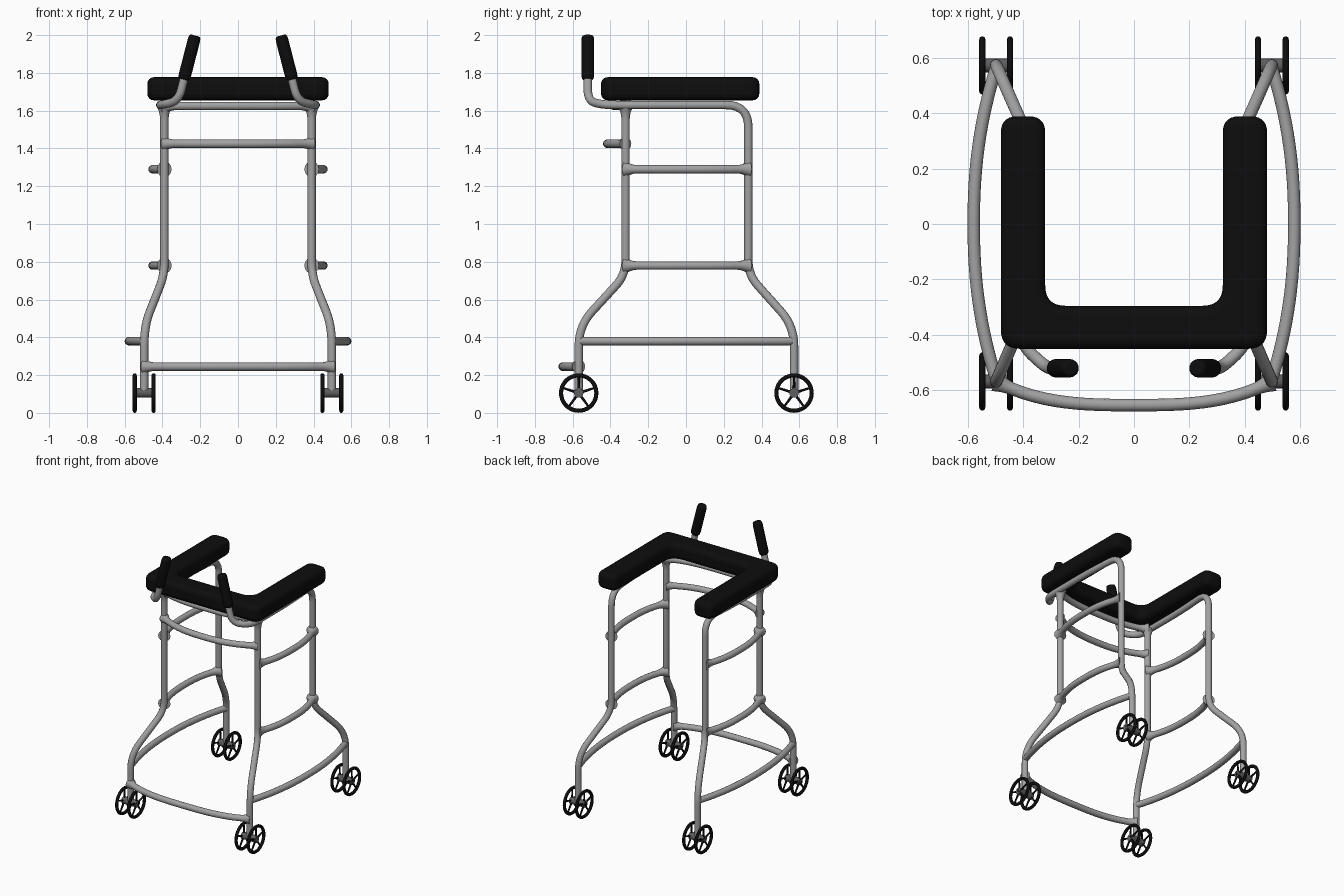
import bpy, bmesh, math
from mathutils import Vector, Matrix

if "Cube" in bpy.data.objects:
    bpy.data.objects.remove(bpy.data.objects["Cube"])


def material(name, value):
    m = bpy.data.materials.new(name)
    m.diffuse_color = (value, value, value, 1)
    m.use_nodes = True
    m.node_tree.nodes["Principled BSDF"].inputs["Base Color"].default_value = m.diffuse_color
    return m


GREY = material("grey metal", 0.36)
DARK = material("dark grey metal", 0.11)
BLACK = material("black rubber", 0.004)


def rounded(pts, radii, closed=False, steps=7):
    """Polyline with its corners replaced by smooth arcs."""
    pts = [Vector(p) for p in pts]
    out, n = [], len(pts)
    for i, p in enumerate(pts):
        r = radii[i]
        if r == 0 or (not closed and i in (0, n - 1)):
            out.append(p)
            continue
        a = p + (pts[i - 1] - p).normalized() * r
        b = p + (pts[(i + 1) % n] - p).normalized() * r
        for k in range(steps + 1):
            t = k / steps
            q = a * (1 - t) ** 2 + p * 2 * t * (1 - t) + b * t * t
            c = a * (1 - t) + b * t
            out.append(q * 0.85 + (q + (p - c) * 0.05) * 0.15)
    return out


def select_only(ob):
    bpy.ops.object.select_all(action='DESELECT')
    ob.select_set(True)
    bpy.context.view_layer.objects.active = ob


def tube(name, path, radius, mat, scales=None):
    """Round tube swept along a path, converted to a mesh."""
    cu = bpy.data.curves.new(name, 'CURVE')
    cu.dimensions = '3D'
    cu.bevel_depth = radius
    cu.bevel_resolution = 5
    cu.use_fill_caps = True
    s = cu.splines.new('POLY')
    s.points.add(len(path) - 1)
    for i, p in enumerate(path):
        s.points[i].co = (*p, 1)
        s.points[i].radius = scales[i] if scales else 1
    ob = bpy.data.objects.new(name, cu)
    bpy.context.collection.objects.link(ob)
    cu.materials.append(mat)
    select_only(ob)
    bpy.ops.object.convert(target='MESH')
    bpy.ops.object.shade_smooth_by_angle(angle=math.radians(50))
    return ob


def bowed_bar(name, a, b, bow, flare=0.0, power=2.5):
    """Cross bar bulging outward, widening into the posts at its ends."""
    a, b, bow = Vector(a), Vector(b), Vector(bow)
    length = (b - a).length
    # closer samples towards the ends for the weld flare
    ts = [0.5 - 0.5 * math.cos(math.pi * i / 36) for i in range(37)]
    path, scales = [], []
    for t in ts:
        path.append(a.lerp(b, t) + bow * (1 - abs(2 * t - 1) ** power))
        d = min(t, 1 - t) * length
        scales.append(1 + flare * max(0, 1 - d / 0.06) ** 2)
    return tube(name, path, R, GREY, scales)


R = 0.0225
PX, FY, BY = 0.39, -0.32, 0.33      # post positions
WX, WF, WB = 0.497, -0.568, 0.572   # caster positions
TOP = 1.63

for s, side in ((-1, "left"), (1, "right")):
    # handle stem, arm rail, back post and back leg are one bent tube
    tube(f"{side}_rail_and_back_leg", rounded(
        [(s * 0.28, -0.52, 1.79), (s * 0.315, -0.52, 1.65), (s * 0.41, -0.43, TOP),
         (s * 0.412, 0.0, TOP), (s * PX, BY, TOP), (s * PX, BY, 0.73),
         (s * WX, WB, 0.46), (s * WX, WB, 0.10)],
        [0, 0.065, 0.06, 0.15, 0.12, 0.08, 0.11, 0]), R, GREY)
    tube(f"{side}_front_leg", rounded(
        [(s * PX, FY, TOP), (s * PX, FY, 0.73), (s * WX, WF, 0.46), (s * WX, WF, 0.10)],
        [0, 0.08, 0.11, 0]), R, GREY)
    # weld that blends the front post into the rail
    tube(f"{side}_post_weld",
         [(s * PX, FY, TOP - 0.08 + 0.01 * i) for i in range(9)], R, GREY,
         [1 + 0.9 * (i / 8) ** 2 for i in range(8)] + [1.0])

    # outward bowed side bars
    for nm, z in (("upper", 1.29), ("middle", 0.78)):
        bowed_bar(f"{side}_{nm}_side_bar", (s * PX, FY, z), (s * PX, BY, z),
                  (s * 0.062, 0, 0), 0.9)
    bowed_bar(f"{side}_lower_side_bar", (s * WX, WF + 0.01, 0.38), (s * WX, WB - 0.01, 0.38),
              (s * 0.081, 0, 0), 0.0, 2.2)

    # hand grip with rounded ends
    a, b = Vector((s * 0.287, -0.52, 1.765)), Vector((s * 0.227, -0.52, 1.998))
    ts = [0, 0.02, 0.06, 0.12, 0.5, 0.88, 0.95, 0.985, 1]
    tube(f"{side}_grip", [a.lerp(b, t) for t in ts], 0.034, BLACK,
         [0.75, 0.88, 0.96, 1, 1, 1, 0.95, 0.85, 0.6])

# front cross bars
bowed_bar("top_front_bar", (-PX, FY, 1.625), (PX, FY, 1.625), (0, -0.06, 0), 0.9, 3)
bowed_bar("upper_front_bar", (-PX, FY, 1.425), (PX, FY, 1.425), (0, -0.097, 0), 0.6)
bowed_bar("lower_front_bar", (-WX, WF, 0.245), (WX, WF, 0.245), (0, -0.085, 0), 0.7, 3)

# U shaped padded arm rest
outline = rounded(
    [(-0.48, -0.45, 0), (0.48, -0.45, 0), (0.48, 0.388, 0), (0.32, 0.388, 0),
     (0.32, -0.295, 0), (-0.32, -0.295, 0), (-0.32, 0.388, 0), (-0.48, 0.388, 0)],
    [0.07, 0.07, 0.06, 0.06, 0.075, 0.075, 0.06, 0.06], closed=True)
bm = bmesh.new()
face = bm.faces.new([bm.verts.new((p.x, p.y, 1.655)) for p in outline])
ext = bmesh.ops.extrude_face_region(bm, geom=[face])
bmesh.ops.translate(bm, vec=(0, 0, 0.122),
                    verts=[v for v in ext['geom'] if isinstance(v, bmesh.types.BMVert)])
bmesh.ops.recalc_face_normals(bm, faces=bm.faces)
me = bpy.data.meshes.new("arm_pad")
bm.to_mesh(me)
bm.free()
me.materials.append(BLACK)
pad = bpy.data.objects.new("arm_pad", me)
bpy.context.collection.objects.link(pad)
bev = pad.modifiers.new("soft edges", 'BEVEL')
bev.width, bev.segments = 0.034, 4
bev.limit_method, bev.angle_limit = 'ANGLE', math.radians(50)
select_only(pad)
bpy.ops.object.shade_smooth_by_angle(angle=math.radians(40))


def wheel_mesh():
    """Spoked wheel whose axle runs along x."""
    bm = bmesh.new()
    # rim: a small ring profile spun round the axle
    ring = [bm.verts.new((0.011 * math.cos(k * math.pi / 5), 0,
                          0.0935 + 0.0115 * math.sin(k * math.pi / 5))) for k in range(10)]
    edges = [bm.edges.new((ring[k], ring[(k + 1) % 10])) for k in range(10)]
    bmesh.ops.spin(bm, geom=ring + edges, axis=(1, 0, 0), cent=(0, 0, 0),
                   angle=2 * math.pi, steps=36, use_merge=True)
    bmesh.ops.remove_doubles(bm, verts=bm.verts, dist=0.0005)
    # hub and spokes
    bmesh.ops.create_cone(bm, cap_ends=True, segments=20, radius1=0.022, radius2=0.022,
                          depth=0.02, matrix=Matrix.Rotation(math.pi / 2, 4, 'Y'))
    for k in range(5):
        m = Matrix.Rotation(k * 2 * math.pi / 5, 4, 'X') @ Matrix.Translation((0, 0, 0.053))
        bmesh.ops.create_cone(bm, cap_ends=True, segments=8, radius1=0.0075, radius2=0.0055,
                              depth=0.076, matrix=m)
    bmesh.ops.recalc_face_normals(bm, faces=bm.faces)
    me = bpy.data.meshes.new("wheel")
    bm.to_mesh(me)
    bm.free()
    me.materials.append(BLACK)
    return me


# twin wheel casters
wheel = wheel_mesh()
for s, side in ((-1, "left"), (1, "right")):
    for y, end in ((WF, "front"), (WB, "back")):
        tube(f"{side}_{end}_axle", [(s * WX - 0.06, y, 0.106), (s * WX + 0.06, y, 0.106)],
             0.0255, DARK)
        for d, pos in ((-0.05, "a"), (0.05, "b")):
            ob = bpy.data.objects.new(f"{side}_{end}_wheel_{pos}", wheel)
            ob.location = (s * WX + d, y, 0.105)
            bpy.context.collection.objects.link(ob)
            select_only(ob)
            if s < 0 and end == "front" and pos == "a":
                bpy.ops.object.shade_smooth_by_angle(angle=math.radians(45))
